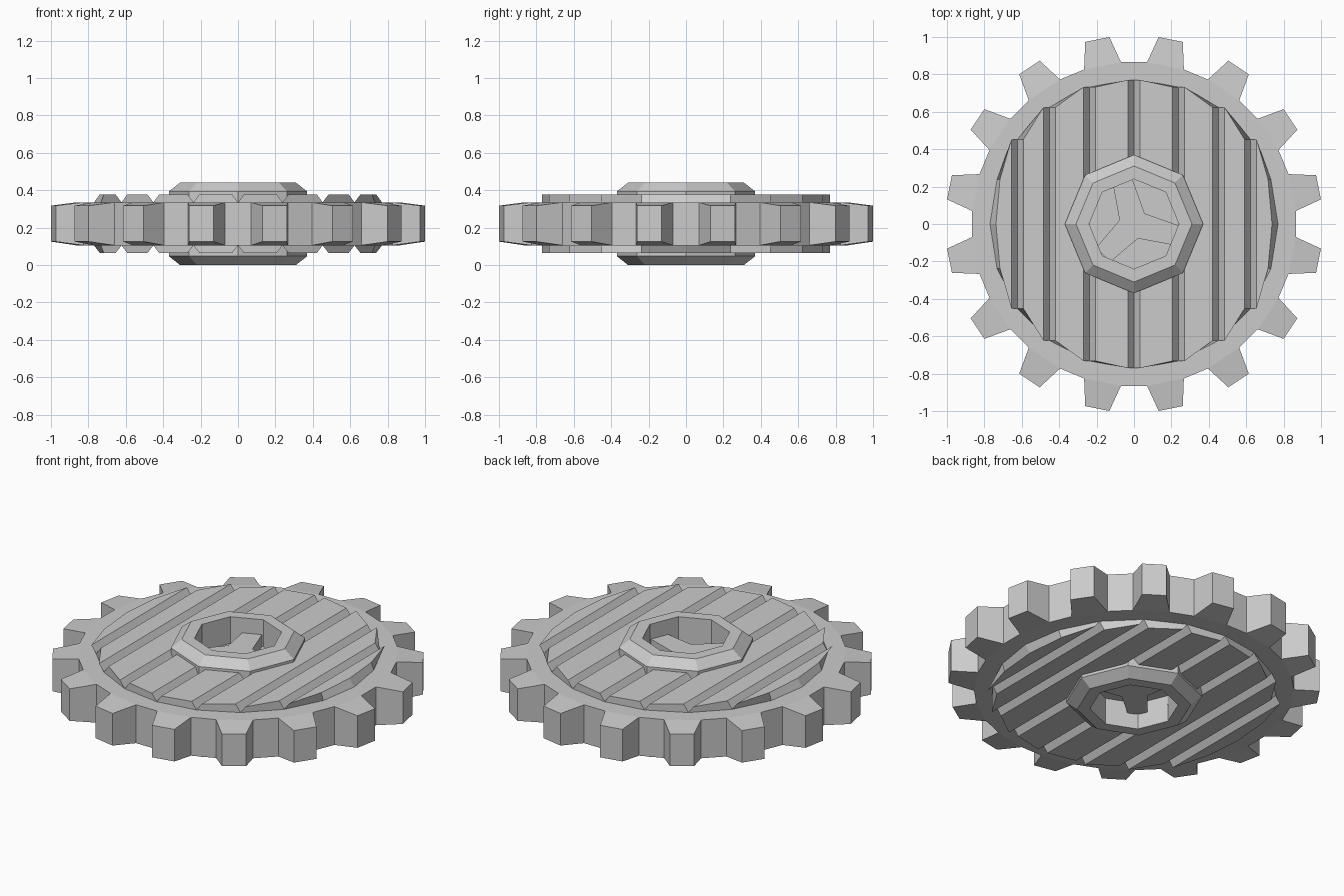
import bpy, bmesh
from math import sin, cos, radians

if "Cube" in bpy.data.objects:
    bpy.data.objects.remove(bpy.data.objects["Cube"])

MID = 0.22  # the wheel mirrors top to bottom about this height


def polar(r, deg):
    return (r * cos(radians(deg)), r * sin(radians(deg)))


def finish(name, bm):
    bmesh.ops.recalc_face_normals(bm, faces=bm.faces)
    me = bpy.data.meshes.new(name)
    bm.to_mesh(me)
    bm.free()
    ob = bpy.data.objects.new(name, me)
    bpy.context.collection.objects.link(ob)
    return ob


def loft(bm, rings, closed=False):
    """Skin a stack of equal-length point rings; cap the ends or close the loop."""
    vs = [[bm.verts.new(p) for p in ring] for ring in rings]
    n = len(vs[0])
    pairs = list(zip(vs, vs[1:])) + ([(vs[-1], vs[0])] if closed else [])
    for a, b in pairs:
        for i in range(n):
            j = (i + 1) % n
            bm.faces.new((a[i], a[j], b[j], b[i]))
    if not closed:
        bm.faces.new(vs[0])
        bm.faces.new(vs[-1])


def prism(bm, pts, z0, z1):
    loft(bm, [[(x, y, z) for x, y in pts] for z in (z0, z1)])


# Toothed rim: flat ring plus 16 teeth that thin towards the tips
bm = bmesh.new()
root = [k * 22.5 + d for k in range(16) for d in (4.6, 17.9)]
loft(bm, [[(*polar(r, a), z) for a in root]
          for r, z in ((0.3, 0.105), (0.868, 0.105), (0.868, 0.335), (0.3, 0.335))], closed=True)
bm.verts.ensure_lookup_table()
bm.faces.ensure_lookup_table()
for k in range(16):
    c = k * 22.5 + 11.25
    base = [(*polar(0.868, c + s * 6.65), z) for s, z in
            ((-1, 0.105), (1, 0.105), (1, 0.335), (-1, 0.335))]
    tip = [(*polar(1.008, c + s * 3.75), z) for s, z in
           ((-1, 0.125), (1, 0.125), (1, 0.317), (-1, 0.317))]
    loft(bm, [base, tip])
bmesh.ops.remove_doubles(bm, verts=bm.verts, dist=0.0001)
# drop the hidden faces doubled under each tooth
hidden = [f for f in bm.faces if all(abs(v.co.xy.length - 0.868) < 0.001 for v in f.verts)
          and abs(sum(cos(radians(16 * 0)) for _ in f.verts) - 4) < 0.1
          and any(len(e.link_faces) > 2 for e in f.edges)
          and max((v.co - f.verts[0].co).xy.length for v in f.verts) > 0.15]
bmesh.ops.delete(bm, geom=hidden, context='FACES')
finish("toothed_rim", bm)

# Planks: strips across a 20-sided disc, bevelled along their long edges
bm = bmesh.new()


def plank(pts):
    xs = [p[0] for p in pts]
    c, w = (min(xs) + max(xs)) / 2, max(xs) - min(xs)
    k = 1 - 0.064 / w
    loft(bm, [[(c + (x - c) * s, y, z) for x, y in pts]
              for z, s in ((0.063, k), (0.105, 1), (0.335, 1), (0.378, k))])


P = [polar(0.77, 90 - 18 * i) for i in range(6)]
for s in (-1, 1):
    (x0, y0), (x1, y1), (x2, y2), (x3, y3), (x4, y4), (x5, y5) = [(s * x, y) for x, y in P]
    for t in (-1, 1):
        plank([(x0, t * 0.255), (x1, t * 0.255), (x1, t * y1), (x0, t * y0)])
    plank([(x1, -y1), (x2, -y2), (x2, y2), (x1, y1)])
    plank([(x2, -y2), (x3, -y3), (x3, y3), (x2, y2)])
    plank([(x3, -y3), (x4, -y4), (x5, 0), (x4, y4), (x3, y3)])
finish("planks", bm)

# Octagonal hub ring with chamfered outer edges
bm = bmesh.new()
loft(bm, [[(*polar(r, a * 45), z) for a in range(8)]
          for r, z in ((0.24, 0), (0.31, 0), (0.37, 0.047), (0.37, 0.393),
                       (0.31, 0.44), (0.24, 0.44))], closed=True)
finish("hub_ring", bm)

# Recessed plate inside the hub
bm = bmesh.new()
prism(bm, [polar(0.25, a * 45) for a in range(8)], MID - 0.06, MID + 0.06)
finish("hub_plate", bm)

# Three-armed spider set on the plate
bm = bmesh.new()
star = []
for a in (105, 225, 345):
    star += [polar(0.08, a - 60), polar(0.24, a - 13), polar(0.24, a + 13)]
prism(bm, star, MID - 0.13, MID + 0.13)
finish("hub_spider", bm)
